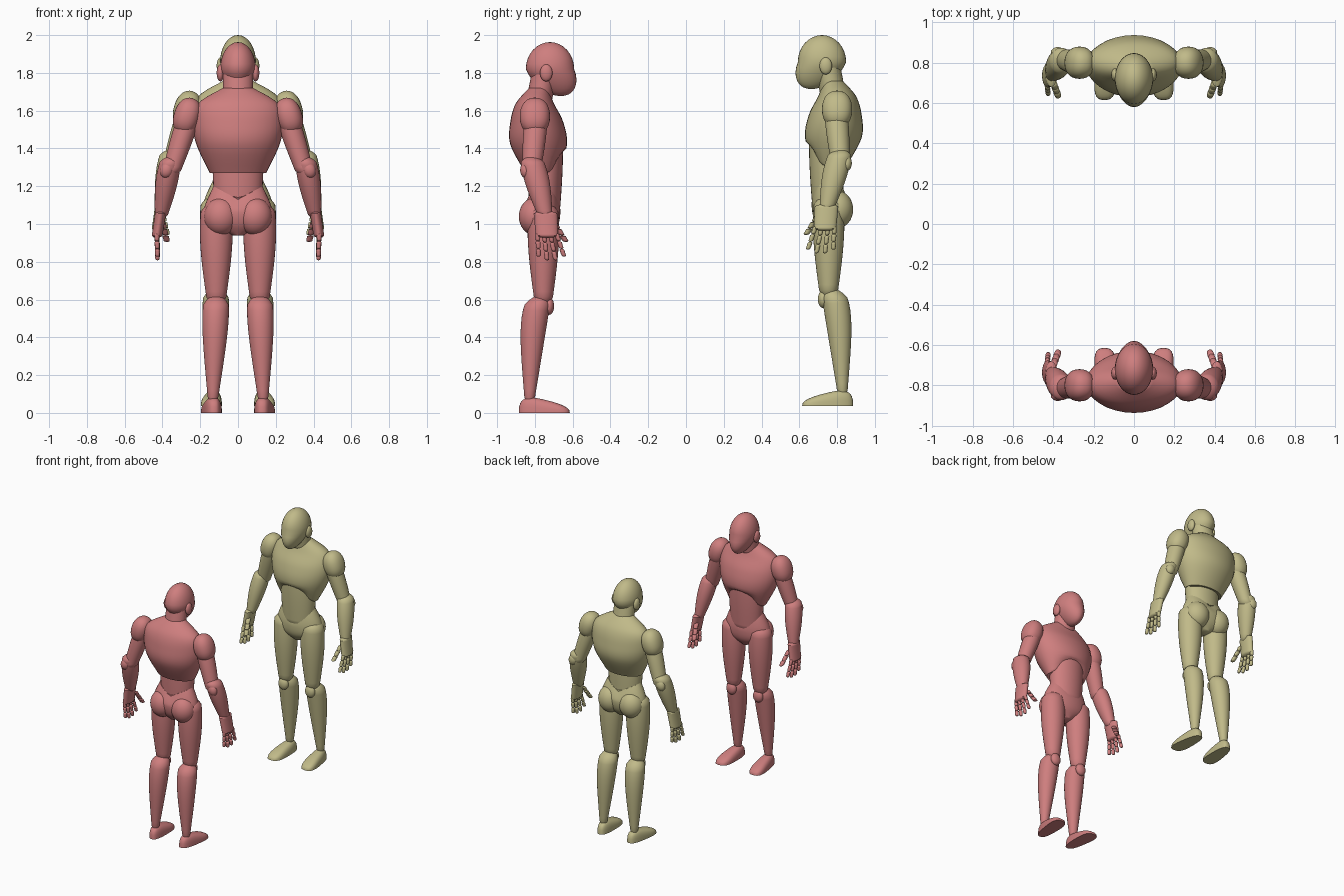
import bpy, bmesh
from math import sin, cos, pi, sqrt, copysign, radians
from mathutils import Vector, Matrix

cube = bpy.data.objects.get("Cube")
if cube:
    bpy.data.objects.remove(cube, do_unlink=True)

SIDES = 32


def make_material(name, red, green, blue):
    material = bpy.data.materials.new(name)
    material.use_nodes = True
    color = (red, green, blue, 1)
    material.diffuse_color = color
    material.node_tree.nodes["Principled BSDF"].inputs["Base Color"].default_value = color
    return material


def catmull_rom(before, start, end, after, t):
    """Smooth blend from start to end."""
    slope_in, slope_out = (end - before) / 2, (after - start) / 2
    rise = end - start
    return start + t * (slope_in + t * (3 * rise - 2 * slope_in - slope_out
                                        + t * (slope_in + slope_out - 2 * rise)))


class Figure:
    def __init__(self, prefix, material, turn, lift):
        self.prefix = prefix
        self.material = material
        self.placement = Matrix.Translation((0, 0, lift)) @ Matrix.Rotation(turn, 4, 'Z')

    def finish(self, bm, name, paired, warp):
        if warp:
            for vert in bm.verts:
                warp(vert.co)
        bmesh.ops.recalc_face_normals(bm, faces=bm.faces)
        mesh = bpy.data.meshes.new(name)
        bm.to_mesh(mesh)
        bm.free()
        mesh.materials.append(self.material)
        part = bpy.data.objects.new(self.prefix + "_" + name, mesh)
        bpy.context.collection.objects.link(part)
        part.matrix_world = self.placement
        if paired:
            part.modifiers.new("Mirror", 'MIRROR')
        bpy.ops.object.select_all(action='DESELECT')
        part.select_set(True)
        bpy.context.view_layer.objects.active = part
        bpy.ops.object.shade_smooth_by_angle(angle=radians(50))

    def skin(self, name, rings, warp=None):
        """Join level oval rings, each a center, half width and half depth."""
        bm = bmesh.new()
        loops = []
        for center, width, depth in rings:
            angles = [2 * pi * side / SIDES for side in range(SIDES)]
            loops.append([bm.verts.new(center + Vector((width * cos(a), depth * sin(a), 0)))
                          for a in angles])
        for lower, upper in zip(loops, loops[1:]):
            for side in range(SIDES):
                bm.faces.new((lower[side - 1], lower[side], upper[side], upper[side - 1]))
        bm.faces.new(loops[0])
        bm.faces.new(loops[-1])
        self.finish(bm, name, rings[0][0].x > 0, warp)

    def trunk(self, name, levels, warp):
        """Smooth torso form through a few levels: y, z, half width, half depth."""
        levels = [Vector(level) for level in levels]
        padded = [levels[0], *levels, levels[-1]]
        rows = [catmull_rom(*group, step / 6)
                for group in zip(padded, padded[1:], padded[2:], padded[3:])
                for step in range(6)] + [levels[-1]]
        self.skin(name, [(Vector((0, y, z)), width, depth) for y, z, width, depth in rows], warp)

    def limb(self, name, start, end, first, last, bulge=0, depth=1, skew=.7, bow=0, steps=20):
        """Round-ended muscle form that swells between two joints."""
        start, end = Vector(start), Vector(end)
        rings = []
        for step in range(steps + 1):
            t = (1 - cos(pi * step / steps)) / 2
            swell = sin(pi * t ** skew)
            dome = sqrt(min(1, max(.01, 12 * min(t, 1 - t))))
            radius = dome * (first + (last - first) * t + bulge * swell)
            rings.append((start.lerp(end, t) + Vector((0, bow * swell, 0)), radius, radius * depth))
        self.skin(name, rings)

    def digit(self, name, base, tip, radius):
        """Three short segments between knuckle and tip."""
        base, tip = Vector(base), Vector(tip)
        for joint, label in enumerate(("base", "middle", "tip")):
            self.limb(name + "_" + label, base.lerp(tip, joint / 3), base.lerp(tip, (joint + 1) / 3),
                      radius, radius * .85, steps=8)

    def ball(self, name, center, size, tilt=0, square=1, warp=None):
        """Ellipsoid; a lower square value makes it boxier."""
        bm = bmesh.new()
        bmesh.ops.create_uvsphere(bm, u_segments=SIDES, v_segments=SIDES // 2, radius=1)
        for vert in bm.verts:
            vert.co = [copysign(abs(value) ** square, value) for value in vert.co]
        place = Matrix.Translation(center) @ Matrix.Rotation(tilt, 4, 'Y') @ Matrix.Diagonal((*size, 1))
        bm.transform(place)
        self.finish(bm, name, center[0] > 0, warp)


def shape_jaw(co):
    """Narrow the lower head and push it forward."""
    drop = max(0, 1.82 - co.z)
    co.x *= 1 - 2 * drop
    co.y += drop * .4


def arch_ribs(co):
    """Raise the lower front edge of the chest."""
    front = min(1, max(0, (co.y + .75) * 14))
    co.z += .8 * max(0, 1.4 - co.z) * front * max(0, 1 - (co.x / .15) ** 2)


def dip_waistband(co):
    """Lower the middle of the pelvis rim."""
    co.z -= max(0, co.z - 1.06) / 2 * max(0, 1 - abs(co.x) / .13)


def shape_foot(co):
    """Flat sole, tall narrow heel, low wide toes turned outward."""
    along = (co.y + .75) / .135
    co.z = max(0, co.z) * (1 - along * .45)
    co.x += along * (.01 + (co.x - .137) * .2)


def build(figure):
    # Head and neck
    figure.ball("head", (0, -.72, 1.82), (.095, .128, .143), warp=shape_jaw)
    figure.ball("ear", (.093, -.74, 1.8), (.02, .033, .045))
    figure.limb("neck", (0, -.74, 1.85), (0, -.78, 1.64), .08, .08, depth=.85)

    # Torso
    figure.trunk("chest", [(-.78, 1.72, .08, .05), (-.8, 1.64, .21, .1), (-.79, 1.54, .24, .14),
                           (-.78, 1.42, .22, .15), (-.76, 1.27, .15, .09)], arch_ribs)
    figure.limb("abdomen", (0, -.74, 1.5), (0, -.75, 1.05), .12, .12, bulge=.015, depth=.68)
    figure.trunk("pelvis", [(-.755, 1.2, .13, .08), (-.765, 1.08, .18, .1),
                            (-.765, 1, .16, .09), (-.765, .94, .03, .05)], dip_waistband)
    figure.ball("buttock", (.09, -.8, 1.04), (.09, .085, .1))

    # Legs
    knee = (.115, -.755, .56)
    figure.limb("thigh", (.115, -.755, 1.12), knee, .07, .045, bulge=.025, depth=.96)
    figure.limb("shin", (.115, -.755, .63), (.134, -.83, .03), .045, .022, bulge=.03, skew=.5, bow=-.03)
    figure.ball("kneecap", (.115, -.725, .565), (.04, .027, .046))
    figure.ball("foot", (.137, -.75, 0), (.052, .135, .07), square=.7, warp=shape_foot)

    # Arms
    elbow, wrist = (.36, -.82, 1.25), (.41, -.74, 1.02)
    figure.ball("shoulder", (.27, -.8, 1.57), (.07, .08, .1), tilt=-.3, square=.9)
    figure.limb("upper_arm", (.25, -.79, 1.6), elbow, .055, .045, bulge=.01)
    figure.ball("elbow", (.378, -.85, 1.285), (.034, .028, .042), tilt=-.3)
    figure.limb("forearm", (.355, -.82, 1.36), wrist, .045, .03, bulge=.02, depth=1.12)

    # Hands
    figure.limb("palm", (.408, -.745, 1.07), (.43, -.735, .925), .03, .028, depth=2.1)
    for place, name in enumerate(("little", "ring", "middle", "index")):
        figure.digit(name + "_finger", (.43, -.785 + place * .033, .95),
                     (.426, -.78 + place * .045, .805 + (place - 1.5) ** 2 * .01), .0135)
    figure.digit("thumb", (.4, -.7, 1.01), (.376, -.635, .905), .018)


build(Figure("red_figure", make_material("dusty red", .62, .21, .21), 0, 0))
build(Figure("olive_figure", make_material("pale olive", .53, .49, .25), pi, .037))
